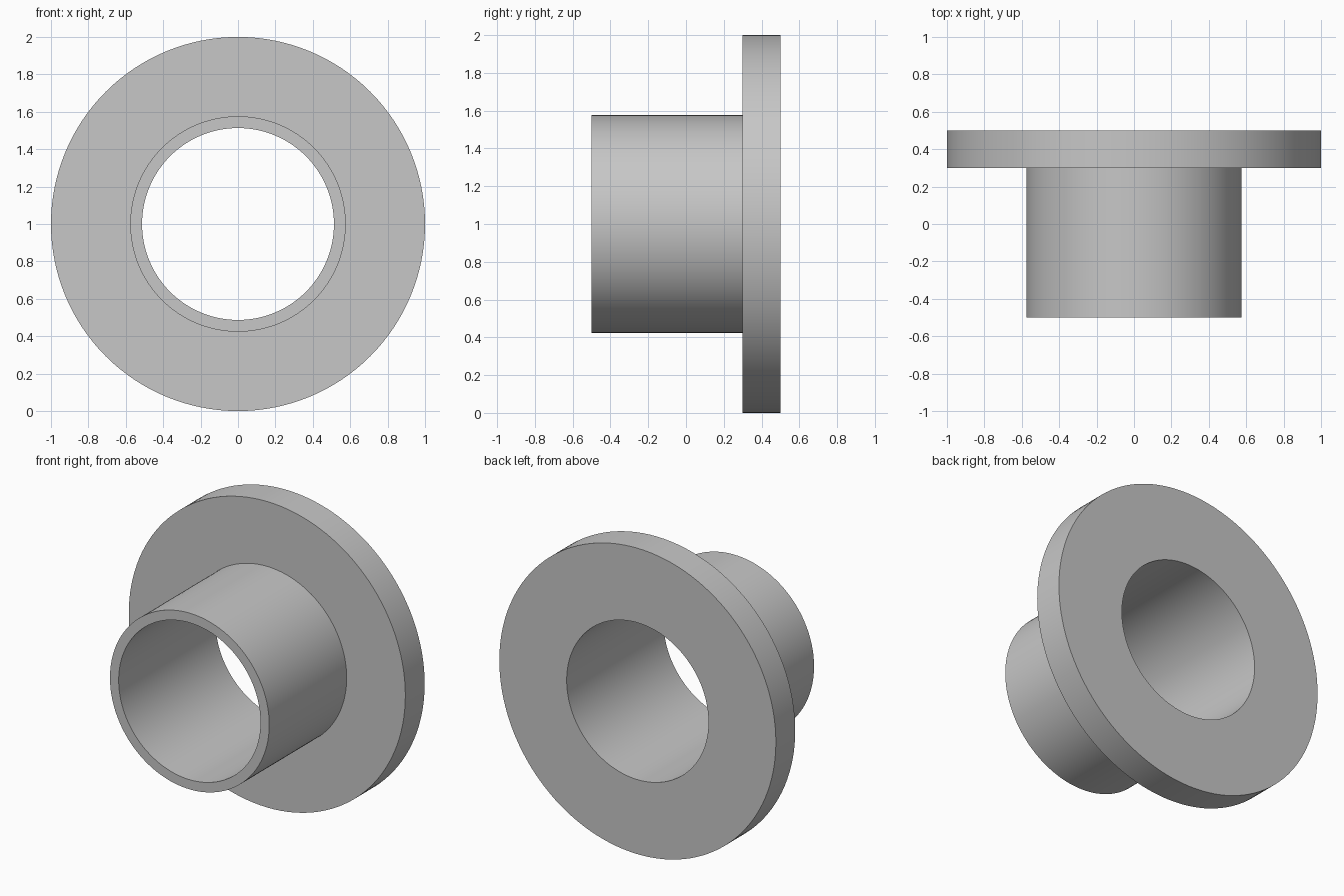
import bpy
import bmesh
import math
from mathutils import Matrix, Vector

old = bpy.data.objects.get("Cube")
if old:
    bpy.data.objects.remove(old, do_unlink=True)

SEGMENTS = 128
BORE, SLEEVE, FLANGE = 0.513, 0.576, 1.0   # radii
FRONT, STEP, BACK = -0.5, 0.3, 0.5         # positions along y

# Plain grey material
grey = bpy.data.materials.new("plain grey")
grey.use_nodes = True
colour = (0.57, 0.57, 0.57, 1)
grey.diffuse_color = colour
grey.node_tree.nodes["Principled BSDF"].inputs["Base Color"].default_value = colour

# Closed cross-section (radius, y) of the sleeve and its flange
profile = [(BORE, FRONT), (SLEEVE, FRONT), (SLEEVE, STEP),
           (FLANGE, STEP), (FLANGE, BACK), (BORE, BACK)]

# Revolve the section about the y axis
bm = bmesh.new()
rings = []
for i in range(SEGMENTS):
    turn = Matrix.Rotation(math.tau * i / SEGMENTS, 3, "Y")
    rings.append([bm.verts.new(turn @ Vector((r, y, 0))) for r, y in profile])
for i, ring in enumerate(rings):
    following = rings[(i + 1) % SEGMENTS]
    for j in range(len(profile)):
        k = (j + 1) % len(profile)
        bm.faces.new((ring[j], ring[k], following[k], following[j]))
bmesh.ops.recalc_face_normals(bm, faces=bm.faces)

mesh = bpy.data.meshes.new("flanged_bushing")
bm.to_mesh(mesh)
bm.free()
mesh.materials.append(grey)

bushing = bpy.data.objects.new("flanged_bushing", mesh)
bushing.location.z = FLANGE
bpy.context.collection.objects.link(bushing)

# Smooth round walls, crisp rims
bpy.ops.object.select_all(action="DESELECT")
bushing.select_set(True)
bpy.context.view_layer.objects.active = bushing
bpy.ops.object.shade_smooth_by_angle(angle=math.radians(30))
